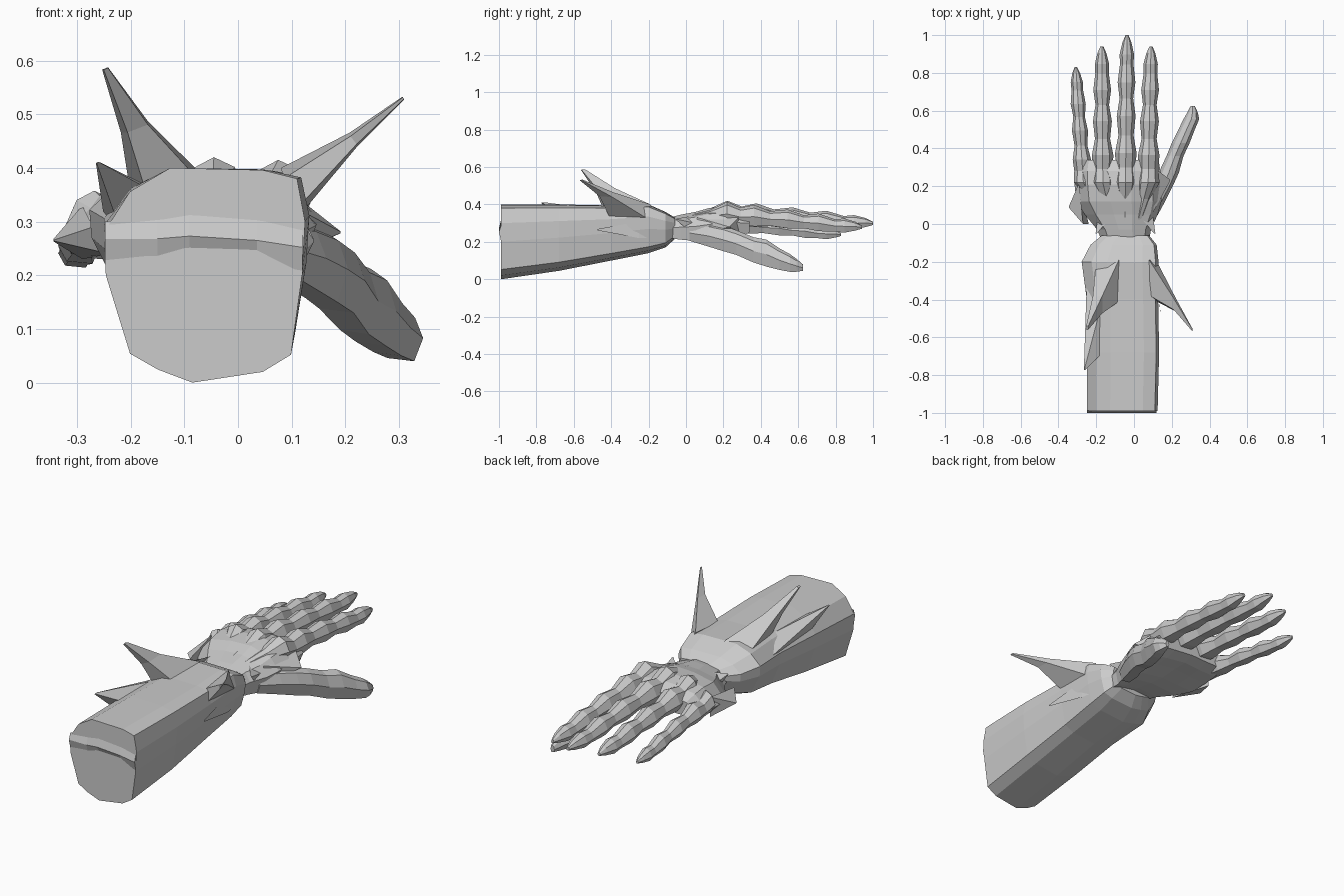
import bpy, bmesh

grey = bpy.data.materials.new("plain_grey")
grey.diffuse_color = (0.6, 0.6, 0.6, 1)


def loft(name, rings):
    """Skin a list of equal-sized point rings and cap both ends."""
    bm = bmesh.new()
    vs = [[bm.verts.new(p) for p in r] for r in rings]
    n = len(rings[0])
    for a, b in zip(vs, vs[1:]):
        for i in range(n):
            j = (i + 1) % n
            bm.faces.new((a[i], a[j], b[j], b[i]))
    bm.faces.new(vs[0])
    bm.faces.new(vs[-1])
    bmesh.ops.recalc_face_normals(bm, faces=bm.faces)
    me = bpy.data.meshes.new(name)
    bm.to_mesh(me)
    bm.free()
    me.materials.append(grey)
    ob = bpy.data.objects.new(name, me)
    bpy.context.collection.objects.link(ob)
    return ob


def section(profile, y, x0, x1, z0, z1):
    """Place a unit (0..1) profile inside the given x and z limits."""
    return [(x0 + u * (x1 - x0), y, z0 + v * (z1 - z0)) for u, v in profile]


def body(name, profile, stations):
    return loft(name, [section(profile, *s) for s in stations])


def spike(name, base, tip, r=0.006, mid=None):
    """Tapered thorn from a base loop to a blunt tip, with an optional waist (centre, scale)."""
    c = [sum(p[k] for p in base) / len(base) for k in range(3)]
    size = max(sum((p[k] - c[k]) ** 2 for k in range(3)) ** 0.5 for p in base)

    def ring(o, s):
        return [tuple(o[k] + (p[k] - c[k]) * s for k in range(3)) for p in base]
    return loft(name, [base] + ([ring(*mid)] if mid else []) + [ring(tip, r / size)])


# Unit cross-sections
ARM = [(.13, .135), (.27, .06), (.44, 0), (.79, .05), (.93, .13), (.985, .5), (1, .75),
       (.96, .95), (.79, .99), (.33, 1), (.13, .89), (0, .70), (.01, .5)]
PALM = [(.08, .15), (.3, .16), (.5, .2), (.75, .1), (.95, 0), (1, .5),
        (.9, .82), (.65, 1), (.4, .97), (.15, .85), (0, .4)]
BONE = [(.2, .06), (.8, 0), (1, .45), (.82, .85), (.5, 1), (.18, .83), (0, .42)]

# Forearm with flared cuff narrowing to the wrist
body("forearm", ARM, [
    (-.99, -.25, .125, 0, .40), (-.68, -.25, .133, .045, .40), (-.4, -.25, .128, .10, .395),
    (-.2, -.277, .13, .14, .40), (-.11, -.23, .12, .17, .36), (-.06, -.17, .08, .215, .33)])

# Low crease across the cut end of the arm
loft("end_crease", [[(x, -.988, t), (x, -1, m), (x, -.988, b)] for x, t, m, b in (
    (-.248, .30, .268, .22), (-.15, .31, .268, .23), (-.09, .32, .273, .247),
    (.035, .31, .265, .243), (.12, .29, .252, .20))])

# Cuff thorns
spike("left_thorn", [(-.08, -.19, .40), (-.08, -.41, .385), (-.17, -.43, .35),
                     (-.2, -.2, .35)], (-.247, -.55, .585), .012,
      ((-.19, -.43, .475), .42))
spike("right_thorn", [(.08, -.19, .40), (.085, -.38, .38), (.12, -.41, .335),
                      (.122, -.2, .32)], (.308, -.56, .53), .008,
      ((.215, -.425, .452), .33))
spike("outer_fin", [(-.165, -.4, .365), (-.165, -.68, .36), (-.225, -.66, .30),
                    (-.25, -.3, .31)], (-.262, -.765, .41), .012)
spike("side_thorn", [(.1, -.13, .32), (.12, -.25, .31), (.12, -.25, .22),
                     (.1, -.13, .22)], (.14, -.47, .265))

# Palm
body("palm", PALM, [
    (-.09, -.17, .08, .22, .33), (-.03, -.195, .09, .212, .345), (.05, -.26, .125, .205, .36),
    (.12, -.305, .145, .205, .38), (.21, -.315, .15, .215, .39), (.28, -.315, .14, .225, .38),
    (.34, -.305, .13, .25, .35)])

# Bony spurs around the wrist and hand edge
spike("outer_hand_spur", [(-.27, .0, .29), (-.29, .22, .33), (-.29, .22, .23),
                          (-.24, .0, .24)], (-.343, .09, .265))
spike("inner_hand_spur", [(.1, .06, .33), (.13, .28, .33), (.13, .28, .25),
                          (.1, .06, .24)], (.19, .23, .28))
for side, x in (("left", -.2), ("right", .11)):
    s = -1 if x < 0 else 1
    spike(side + "_wrist_spur", [(x - s * .08, .04, .34), (x - s * .01, .05, .3),
                                 (x - s * .03, .04, .24)], (x + s * .0, -.05, .32))

# Fingers: fraction along, half width, lower and upper half height
JOINTS = [(-.28, .022, .02, .012), (-.12, .038, .04, .022), (0, .06, .07, .05),
          (.1, .052, .065, .026), (.2, .057, .065, .05), (.32, .04, .052, .026),
          (.45, .05, .054, .046), (.57, .036, .044, .026), (.68, .047, .05, .044),
          (.8, .036, .042, .024), (.87, .038, .042, .034), (.95, .024, .024, .024),
          (1, .008, .01, .008)]
FINGERS = {  # knuckle x, tip x, tip y, knuckle z, tip z
    "little_finger": (-.268, -.308, .83, .315, .24),
    "ring_finger": (-.165, -.17, .94, .36, .285),
    "middle_finger": (-.045, -.037, 1.0, .37, .30),
    "index_finger": (.075, .09, .94, .365, .28)}
for name, (xa, xb, yb, za, zb) in FINGERS.items():
    st = []
    k = .85 if name.startswith("little") else 1
    for i, (f, w, lo, hi) in enumerate(JOINTS):
        w, lo, hi = w * k, lo * k, hi * k
        x, z = xa + f * (xb - xa), za + max(f, 0) * (zb - za) + min(f, 0) * .12
        if f < 0:  # tendons converge on the wrist
            x += (xa + .05) * f * 1.4
        st.append((.22 + f * (yb - .22), x - w, x + w, z - lo, z + hi))
    body(name, BONE, st)

# Thumb, angled outward and down
body("thumb", BONE, [
    (.02, .03, .11, .205, .30), (.12, .06, .165, .175, .30), (.2, .105, .205, .15, .285),
    (.27, .13, .237, .13, .262), (.36, .172, .262, .09, .225), (.43, .2, .295, .068, .212),
    (.5, .235, .322, .05, .165), (.555, .262, .345, .04, .135), (.59, .282, .338, .04, .11),
    (.625, .3, .322, .045, .08)])
